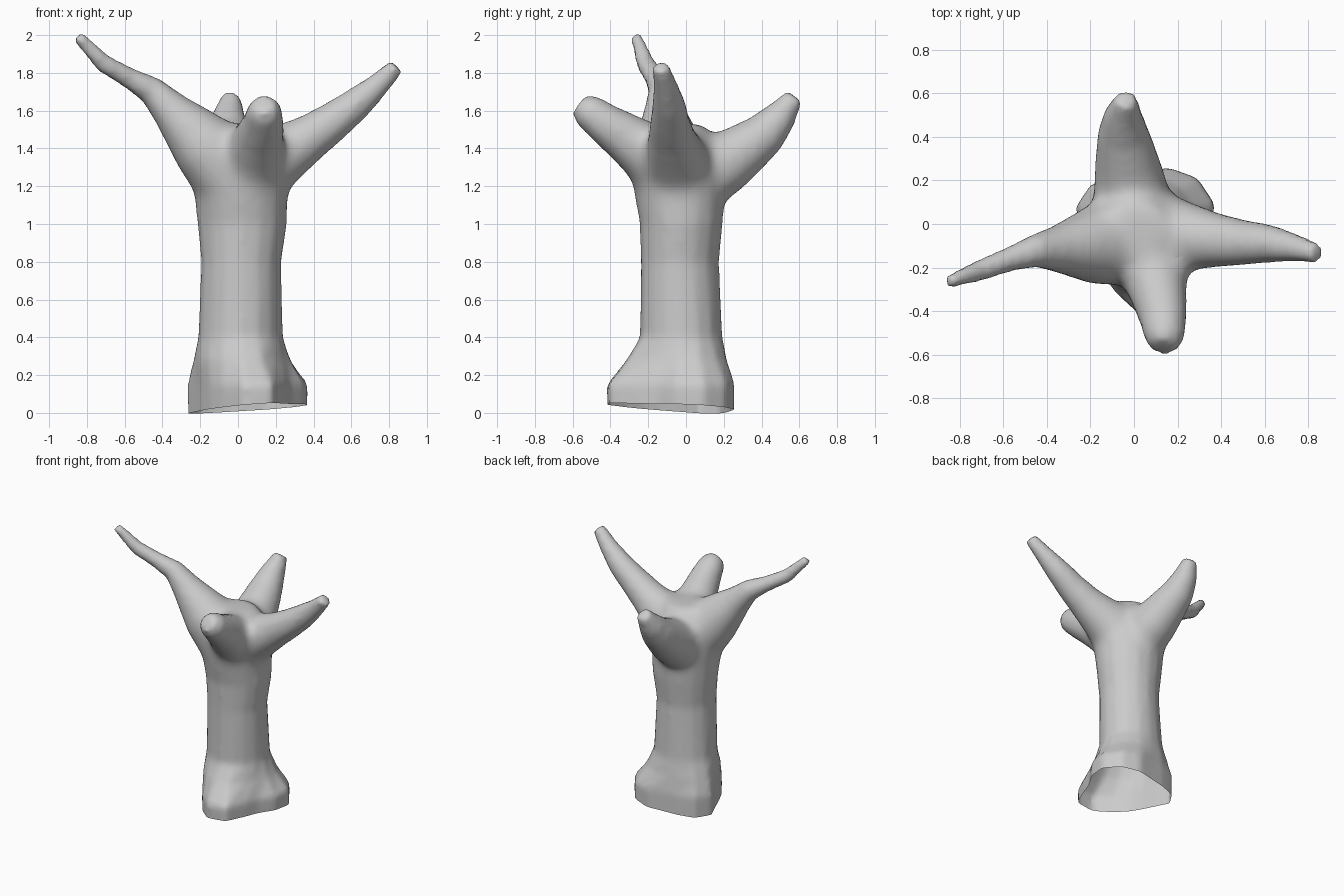
import bpy, bmesh, math
from mathutils import Vector

cube = bpy.data.objects.get("Cube")
if cube:
    bpy.data.objects.remove(cube, do_unlink=True)

bark = bpy.data.materials.new("grey bark")
bark.use_nodes = True
GREY = (0.6, 0.6, 0.6, 1)
bark.diffuse_color = GREY
bark.node_tree.nodes["Principled BSDF"].inputs["Base Color"].default_value = GREY

SIDES = 16
ANGLES = [2 * math.pi * k / SIDES for k in range(SIDES)]
bm = bmesh.new()


def skin(loops):
    """Closed tube through loops of points."""
    loops = [[bm.verts.new(p) for p in loop] for loop in loops]
    for low, high in zip(loops, loops[1:]):
        for k in range(SIDES):
            n = (k + 1) % SIDES
            bm.faces.new((low[k], low[n], high[n], high[k]))
    bm.faces.new(loops[0][::-1])
    bm.faces.new(loops[-1])


def branch(rings):
    """Round tapering limb through (x, y, z, radius)."""
    centres = [Vector(r[:3]) for r in rings]
    loops = []
    for i, (c, r) in enumerate(zip(centres, rings)):
        tangent = centres[min(i + 1, len(rings) - 1)] - centres[max(i - 1, 0)]
        turn = tangent.to_track_quat('Z', 'Y')
        loops.append([c + turn @ Vector((math.cos(a), math.sin(a), 0)) * r[3]
                      for a in ANGLES])
    skin(loops)


# Trunk, as (z, x min, x max, y min, y max, share of the root outline)
trunk = [(-0.15, -0.20, 0.30, -0.34, 0.22, 0.95), (0.02, -0.20, 0.32, -0.34, 0.23, 0.97),
         (0.15, -0.25, 0.32, -0.34, 0.24, 1.0), (0.28, -0.23, 0.23, -0.25, 0.20, 0.4),
         (0.40, -0.21, 0.23, -0.23, 0.19, 0.08), (0.80, -0.195, 0.23, -0.24, 0.175, 0),
         (1.00, -0.215, 0.26, -0.245, 0.195, 0), (1.20, -0.24, 0.27, -0.285, 0.21, 0),
         (1.40, -0.24, 0.25, -0.27, 0.18, 0), (1.53, -0.13, 0.15, -0.16, 0.10, 0)]
# Distance of the spreading roots from their centre, going round from +x
roots = [0.32, 0.37, 0.37, 0.335, 0.285, 0.29, 0.325, 0.325,
         0.25, 0.235, 0.25, 0.29, 0.37, 0.39, 0.30, 0.27]
root_centre = Vector((0.03, -0.05, 0))
loops = []
for z, x0, x1, y0, y1, share in trunk:
    loop = []
    for a, reach in zip(ANGLES, roots):
        ray = Vector((math.cos(a), math.sin(a), 0))
        oval = Vector(((x0 + x1 + (x1 - x0) * ray.x) / 2,
                       (y0 + y1 + (y1 - y0) * ray.y) / 2, 0))
        loop.append(oval.lerp(root_centre + ray * reach, share) + Vector((0, 0, z)))
    loops.append(loop)
skin(loops)

# Long thin branch on the right
branch([(-0.02, -0.06, 1.24, 0.22), (-0.18, -0.10, 1.42, 0.185),
        (-0.35, -0.115, 1.60, 0.11), (-0.46, -0.125, 1.71, 0.075),
        (-0.58, -0.165, 1.775, 0.056), (-0.71, -0.215, 1.85, 0.05),
        (-0.85, -0.265, 1.995, 0.032)])
# Left branch
branch([(0.10, -0.04, 1.28, 0.20), (0.25, -0.06, 1.38, 0.16),
        (0.38, -0.075, 1.46, 0.125), (0.50, -0.085, 1.54, 0.105),
        (0.62, -0.09, 1.63, 0.088), (0.74, -0.11, 1.735, 0.064),
        (0.84, -0.135, 1.835, 0.045)])
# Stubby front branch
branch([(0.05, -0.08, 1.27, 0.20), (0.09, -0.22, 1.39, 0.16),
        (0.115, -0.34, 1.475, 0.13), (0.135, -0.44, 1.54, 0.108),
        (0.14, -0.52, 1.60, 0.092), (0.135, -0.565, 1.635, 0.06)])
# Back branch
branch([(0.00, 0.04, 1.22, 0.18), (-0.02, 0.20, 1.32, 0.17),
        (-0.04, 0.34, 1.42, 0.137), (-0.05, 0.42, 1.48, 0.117),
        (-0.05, 0.50, 1.57, 0.088), (-0.035, 0.575, 1.675, 0.05)])

mesh = bpy.data.meshes.new("tree_stump")
bm.to_mesh(mesh)
bm.free()
mesh.materials.append(bark)
stump = bpy.data.objects.new("tree_stump", mesh)
bpy.context.collection.objects.link(stump)
bpy.context.view_layer.objects.active = stump
stump.select_set(True)

# Fuse branches and trunk into one flowing skin
fuse = stump.modifiers.new("fuse", 'REMESH')
fuse.mode = 'VOXEL'
fuse.voxel_size = 0.022
bpy.ops.object.modifier_apply(modifier="fuse")

# Soften everything a little, and the fork a lot
fork = stump.vertex_groups.new(name="fork")
for v in mesh.vertices:
    reach = math.hypot(v.co.x, v.co.y + 0.03)
    weight = min(1, (0.42 - reach) / 0.12, (v.co.z - 1.0) / 0.15)
    if weight > 0:
        fork.add([v.index], weight, 'REPLACE')
for name, group, steps in (("soften", "", 5), ("blend", "fork", 25)):
    smooth = stump.modifiers.new(name, 'SMOOTH')
    smooth.factor = 0.5
    smooth.iterations = steps
    smooth.vertex_group = group
    bpy.ops.object.modifier_apply(modifier=name)

# Cut the foot open with a slightly tilted plane
bm = bmesh.new()
bm.from_mesh(mesh)
bmesh.ops.bisect_plane(bm, geom=bm.verts[:] + bm.edges[:] + bm.faces[:],
                       plane_co=(0, 0, 0.02), plane_no=(-0.07, 0.05, 1),
                       clear_inner=True)
bm.to_mesh(mesh)
bm.free()
bpy.ops.object.shade_smooth_by_angle(angle=math.radians(60))
